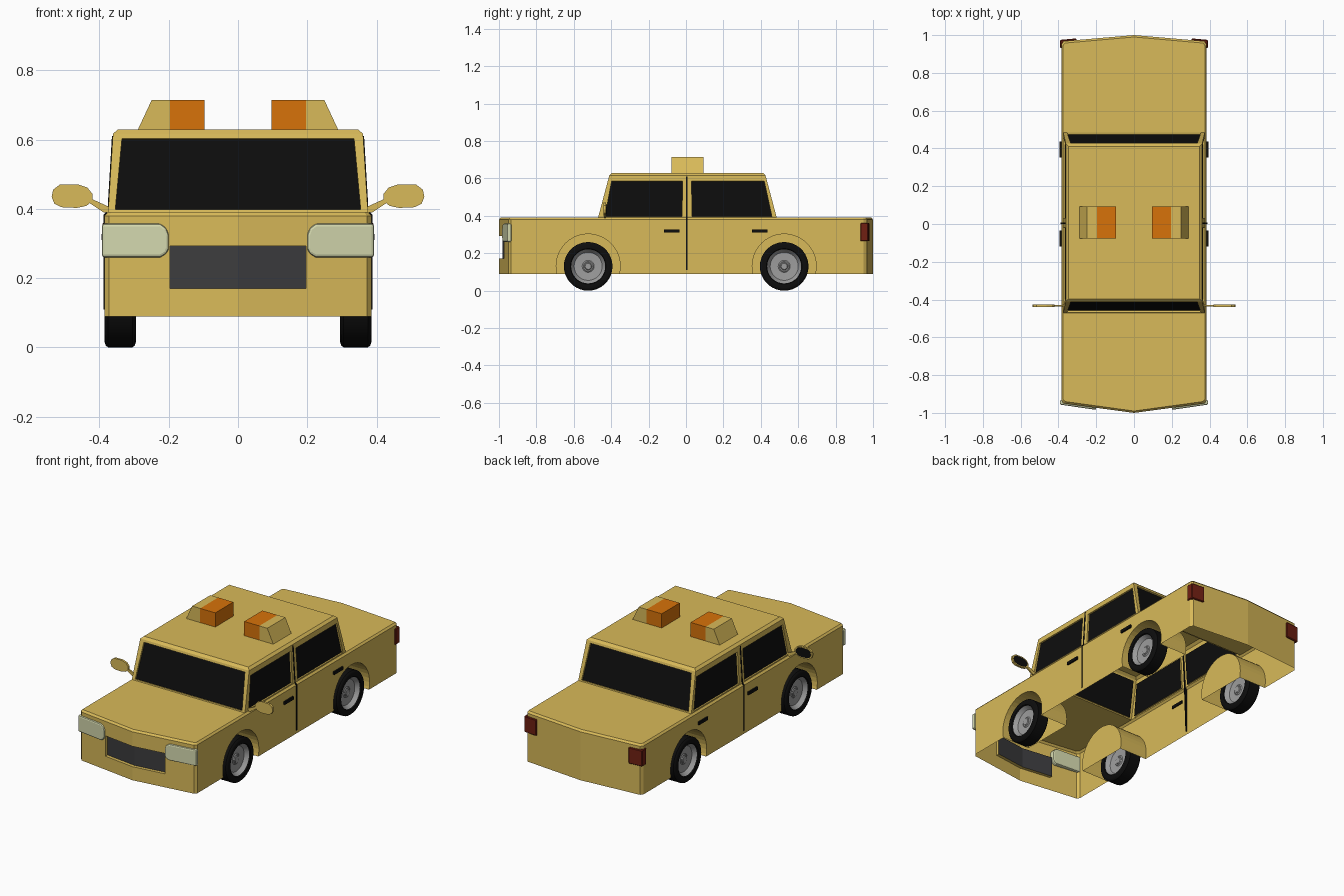
import bpy, bmesh, math
from mathutils import Vector

if "Cube" in bpy.data.objects:
    bpy.data.objects.remove(bpy.data.objects["Cube"])


def material(name, rgb):
    m = bpy.data.materials.new(name)
    m.diffuse_color = (*rgb, 1)
    m.use_nodes = True
    m.node_tree.nodes["Principled BSDF"].inputs["Base Color"].default_value = m.diffuse_color
    return m


YELLOW = material("taxi yellow", (0.69, 0.49, 0.10))
BLACK = material("black", (0.004, 0.004, 0.004))
GREY = material("grille grey", (0.045, 0.045, 0.048))
LENS = material("headlight pale green", (0.65, 0.68, 0.42))
RED = material("tail light red", (0.16, 0.014, 0.006))
ORANGE = material("lamp orange", (0.68, 0.17, 0.003))
METAL = material("wheel metal", (0.34, 0.34, 0.34))


def finish(name, bm, mats, weld=True, smooth=False):
    if weld:
        bmesh.ops.remove_doubles(bm, verts=bm.verts, dist=1e-5)
    bmesh.ops.recalc_face_normals(bm, faces=bm.faces)
    me = bpy.data.meshes.new(name)
    bm.to_mesh(me)
    bm.free()
    for m in mats:
        me.materials.append(m)
    if smooth:
        me.shade_smooth()
        me.set_sharp_from_angle(angle=math.radians(35))
    ob = bpy.data.objects.new(name, me)
    bpy.context.collection.objects.link(ob)
    return ob


def face(bm, pts, mat=0):
    f = bm.faces.new([bm.verts.new(p) for p in pts])
    f.material_index = mat


def prism(name, front, back, mat):
    """Solid between two matching outlines."""
    bm = bmesh.new()
    face(bm, front)
    face(bm, back)
    for i in range(len(front)):
        j = (i + 1) % len(front)
        face(bm, [front[i], front[j], back[j], back[i]])
    return finish(name, bm, [mat])


def bevel(ob, width, segments=2):
    b = ob.modifiers.new("bevel", 'BEVEL')
    b.width, b.segments, b.limit_method = width, segments, 'ANGLE'


def flip(pts, s):
    return [(s * x, y, z) for x, y, z in pts]


def ring(half, z):
    """Closed outline from its right half."""
    left = [(-x, y) for x, y in reversed(half) if x > 0]
    return [(x, y, z) for x, y in half + left]


def loft(bm, a, b):
    for i in range(len(a)):
        j = (i + 1) % len(a)
        face(bm, [a[i], a[j], b[j], b[i]])


def window(bm, quad, inner):
    """Wall panel with a recessed dark pane."""
    q = [Vector(p) for p in quad]
    n = (q[1] - q[0]).cross(q[3] - q[0]).normalized()
    if n.dot(q[0] - Vector((0, 0, 0.4))) < 0:
        n = -n
    rim = [q[0].lerp(q[1], u).lerp(q[3].lerp(q[2], u), v) for u, v in inner]
    pane = [p - n * 0.01 for p in rim]
    for i in range(4):
        j = (i + 1) % 4
        face(bm, [q[i], q[j], rim[j], rim[i]])
        face(bm, [rim[i], rim[j], pane[j], pane[i]])
    face(bm, pane, 1)


# Body: lower tub, bonnet, boot, cabin and roof as one solid
bm = bmesh.new()
wall = [(0, -1), (0.372, -0.95), (0.385, -0.935), (0.385, -0.47), (0.385, 0),
        (0.385, 0.485), (0.385, 0.95), (0.373, 0.968), (0, 1)]
belt = [(0, -0.99), (0.365, -0.94), (0.375, -0.93), (0.375, -0.47), (0.375, 0),
        (0.375, 0.485), (0.375, 0.945), (0.365, 0.958), (0, 0.99)]
eave = [(0.361, -0.41), (0.361, 0), (0.361, 0.425)]
roof = [(0.346, -0.396), (0.346, 0), (0.346, 0.411)]
low, mid, top = ring(wall, 0.09), ring(wall, 0.38), ring(belt, 0.391)
loft(bm, low, mid)
loft(bm, mid, top)
face(bm, low)
cut = len(belt)
face(bm, [p for p in top if p[1] <= -0.46])
face(bm, [p for p in top if p[1] >= 0.48])
cab, eaves, roofs = ring(belt[3:6], 0.391), ring(eave, 0.617), ring(roof, 0.63)
loft(bm, eaves, roofs)
face(bm, roofs)
for s in (1, -1):
    c, e = flip(cab[:3], s), flip(eaves[:3], s)
    window(bm, [c[0], c[1], e[1], e[0]], [(0.075, 0.03), (0.955, 0.03), (0.955, 0.86), (0.05, 0.86)])
    window(bm, [c[1], c[2], e[2], e[1]], [(0.065, 0.03), (0.95, 0.03), (0.965, 0.86), (0.07, 0.86)])
for a, b in ((0, 5), (2, 3)):
    window(bm, [cab[a], cab[b], eaves[b], eaves[a]],
           [(0.027, 0.03), (0.973, 0.03), (0.963, 0.94), (0.037, 0.94)])
body = finish("body", bm, [YELLOW, BLACK, GREY])

# Wheel arches and grille recess cut out of the body
cutters = []
for s in (1, -1):
    for yc in (-0.523, 0.525):
        disc = [(0.2 * s, yc + 0.171 * math.cos(t), 0.132 + 0.171 * math.sin(t))
                for t in (k * math.tau / 40 for k in range(40))]
        cutters.append(prism("arch_cutter", disc, [(0.5 * s, y, z) for x, y, z in disc], YELLOW))
grille = [(-0.197, -1.1), (0.197, -1.1), (0.197, -0.954), (0, -0.98), (-0.197, -0.954)]
cutters.append(prism("grille_cutter", [(x, y, 0.171) for x, y in grille],
                     [(x, y, 0.293) for x, y in grille], YELLOW))
for c in cutters:
    c.hide_render = True
    m = body.modifiers.new("cut", 'BOOLEAN')
    m.operation, m.solver, m.object = 'DIFFERENCE', 'EXACT', c
dg = bpy.context.evaluated_depsgraph_get()
cut_mesh = bpy.data.meshes.new_from_object(body.evaluated_get(dg))
body.modifiers.clear()
body.data = cut_mesh
for c in cutters:
    bpy.data.objects.remove(c)
bm = bmesh.new()
bm.from_mesh(cut_mesh)
bm.normal_update()
for f in bm.faces:
    if all(abs(v.co.x) < 0.2 and v.co.y < -0.9 and 0.16 < v.co.z < 0.3 for v in f.verts) \
            and abs(f.normal.y) > 0.8:
        f.material_index = 2
# open underside
bmesh.ops.delete(bm, geom=[f for f in bm.faces if all(v.co.z < 0.0905 for v in f.verts)], context='FACES')
bm.to_mesh(cut_mesh)
bm.free()


def wheel(name, s, yc):
    """Lathe a tyre with a dished rim on both sides."""
    prof = [(0, 0.018), (0.014, 0.02), (0.016, 0.026), (0.012, 0.032), (0.014, 0.075), (0.036, 0.091),
            (0.043, 0.095), (0.045, 0.115), (0.042, 0.124), (0.035, 0.13)]
    right = [(0.018, 0.0)] + [(0.018, 0.016)] + prof[1:]
    full = right + [(-x, r) for x, r in reversed(right)]
    bm = bmesh.new()
    n = 36
    for k in range(n):
        t = [(k + d) * math.tau / n for d in (0, 1)]
        for (x0, r0), (x1, r1) in zip(full, full[1:]):
            pts = [(s * (0.34 + x), yc + r * math.cos(a), 0.13 + r * math.sin(a))
                   for x, r, a in ((x0, r0, t[0]), (x1, r1, t[0]), (x1, r1, t[1]), (x0, r0, t[1]))]
            if r0 == 0:
                pts = pts[:3]
            elif r1 == 0:
                pts = [pts[0], pts[1], pts[3]]
            face(bm, pts, 1 if max(r0, r1) < 0.093 else 0)
    finish(name, bm, [BLACK, METAL], smooth=True)


for s, side in ((1, "right"), (-1, "left")):
    wheel("front_wheel_" + side, s, -0.523)
    wheel("rear_wheel_" + side, s, 0.525)

    # Headlight with rounded inner end, slanted like the nose
    shape = [(0.2, 0.285), (0.207, 0.27), (0.225, 0.26), (0.393, 0.26), (0.393, 0.358),
             (0.225, 0.358), (0.207, 0.345), (0.2, 0.325)]
    f = [(x, -1.013 + 0.145 * x, z) for x, z in shape]
    b = [(x, -0.96 + 0.07 * x, z) for x, z in shape]
    bevel(prism("headlight_" + side, flip(f, s), flip(b, s), LENS), 0.008)

    # Tail light
    shape = [(0.305, 0.265), (0.391, 0.265), (0.391, 0.362), (0.305, 0.362)]
    f = [(x, 1.01 - 0.09 * x, z) for x, z in shape]
    b = [(x, 0.932, z) for x, z in shape]
    bevel(prism("tail_light_" + side, flip(f, s), flip(b, s), RED), 0.004, 1)

    # Mirror: shell, glass and stalk
    oval = [(0.42, 0.425), (0.437, 0.409), (0.465, 0.403), (0.51, 0.405), (0.53, 0.415), (0.538, 0.435),
            (0.534, 0.455), (0.515, 0.47), (0.463, 0.471), (0.435, 0.462), (0.42, 0.443)]

    def plate(name, pts, y0, y1, mat):
        prism(name, flip([(x, y0, z) for x, z in pts], s), flip([(x, y1, z) for x, z in pts], s), mat)

    plate("mirror_shell_" + side, oval, -0.44, -0.427, YELLOW)
    glass = [(0.48 + (x - 0.48) * 0.85, 0.437 + (z - 0.437) * 0.8) for x, z in oval]
    plate("mirror_glass_" + side, glass, -0.43, -0.425, BLACK)
    plate("mirror_stalk_" + side, [(0.37, 0.388), (0.388, 0.39), (0.43, 0.418), (0.425, 0.43), (0.37, 0.405)],
          -0.438, -0.429, YELLOW)

    # Door seam and handles
    plate("door_seam_" + side, [(0.38, 0.11), (0.388, 0.11), (0.388, 0.384), (0.377, 0.393), (0.364, 0.61),
                                (0.358, 0.61), (0.37, 0.385)], -0.001, 0.007, BLACK)
    for y0, tag in ((-0.118, "front"), (0.352, "rear")):
        plate(f"{tag}_handle_{side}", [(0.38, 0.31), (0.394, 0.31), (0.394, 0.328), (0.38, 0.328)],
              y0, y0 + 0.084, BLACK)

    # Roof lamp: orange block with sloped yellow end
    plate("roof_lamp_" + side, [(0.096, 0.625), (0.196, 0.625), (0.196, 0.715), (0.096, 0.715)],
          -0.078, 0.093, ORANGE)
    plate("roof_lamp_end_" + side, [(0.196, 0.625), (0.291, 0.625), (0.249, 0.715), (0.196, 0.715)],
          -0.078, 0.093, YELLOW)
